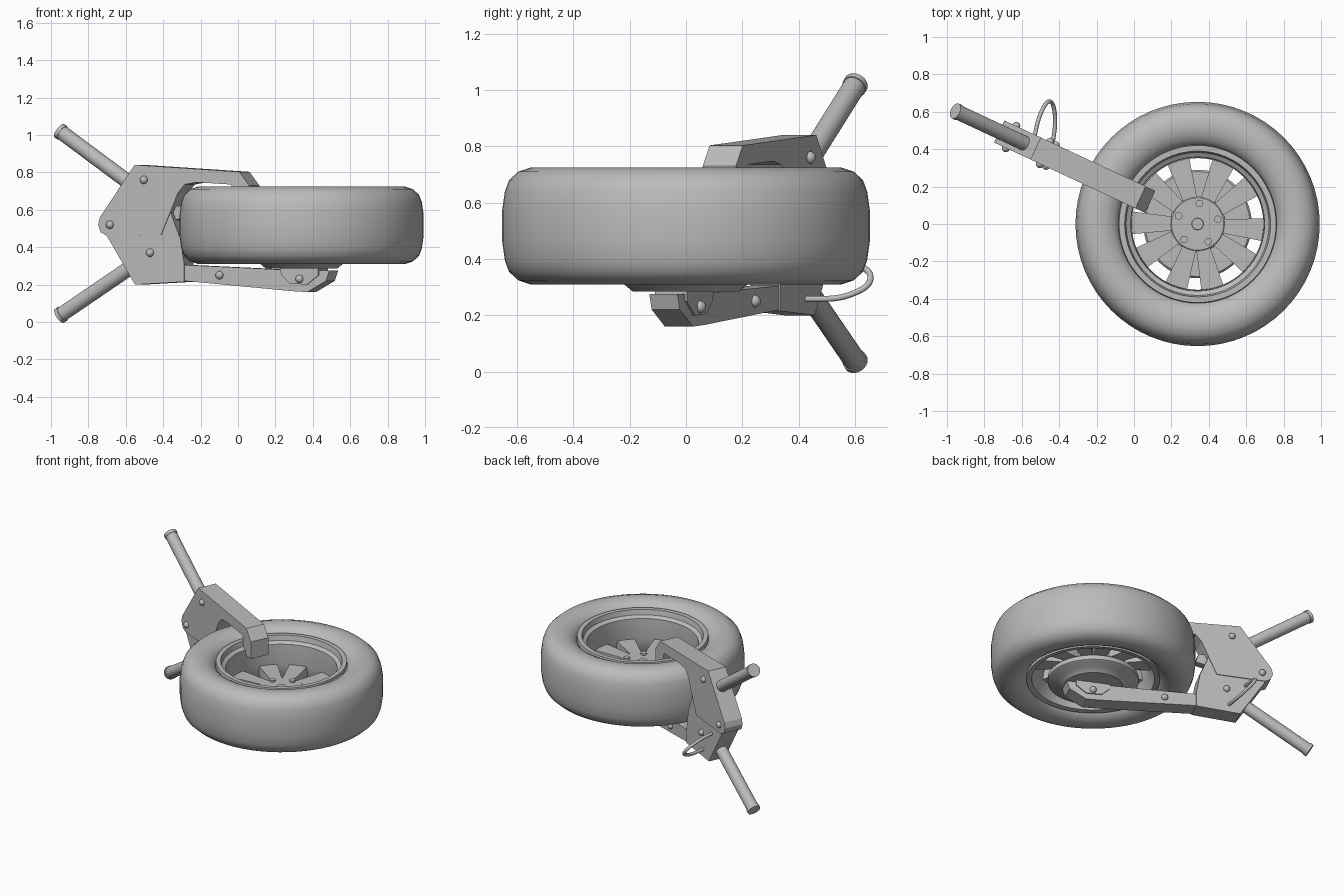
import bpy, bmesh, math
from mathutils import Matrix, Vector

cube = bpy.data.objects.get("Cube")
if cube:
    bpy.data.objects.remove(cube, do_unlink=True)

grey = bpy.data.materials.new("plain grey")
grey.use_nodes = True
GREY = (0.5, 0.5, 0.5, 1)
grey.diffuse_color = GREY
grey.node_tree.nodes["Principled BSDF"].inputs["Base Color"].default_value = GREY

WHEEL = Vector((0.34, 0, 0))
A = math.radians(25)
# Clamp frame: distance out from the axle, sideways, up
CLAMP = Matrix(((-math.cos(A), math.sin(A), 0, WHEEL.x),
                (math.sin(A), math.cos(A), 0, 0),
                (0, 0, 1, 0), (0, 0, 0, 1)))
AXLE = Matrix.Translation(WHEEL)


def finish(name, bm, matrix, smooth=None):
    bm.transform(matrix)
    bmesh.ops.recalc_face_normals(bm, faces=bm.faces)
    mesh = bpy.data.meshes.new(name)
    bm.to_mesh(mesh)
    bm.free()
    ob = bpy.data.objects.new(name, mesh)
    bpy.context.collection.objects.link(ob)
    mesh.materials.append(grey)
    if smooth:
        bpy.ops.object.select_all(action='DESELECT')
        ob.select_set(True)
        bpy.context.view_layer.objects.active = ob
        bpy.ops.object.shade_smooth_by_angle(angle=math.radians(smooth))
    return ob


def lathe(name, profile, closed=False, angle=35, steps=64):
    bm = bmesh.new()
    pts = [bm.verts.new((r, 0, z)) for r, z in profile]
    edges = [bm.edges.new(p) for p in zip(pts, pts[1:])]
    if closed:
        edges.append(bm.edges.new((pts[-1], pts[0])))
    bmesh.ops.spin(bm, geom=pts + edges, cent=(0, 0, 0), axis=(0, 0, 1),
                   angle=math.tau, steps=steps, use_duplicate=False)
    bmesh.ops.remove_doubles(bm, verts=bm.verts, dist=0.0005)
    return finish(name, bm, AXLE, angle)


def prism(bm, points, depth):
    face = bm.faces.new([bm.verts.new(p) for p in points])
    new = bmesh.ops.extrude_face_region(bm, geom=[face])["geom"]
    bmesh.ops.translate(bm, vec=depth, verts=[v for v in new if isinstance(v, bmesh.types.BMVert)])


def plate(name, outline, width):
    bm = bmesh.new()
    prism(bm, [(u, -width / 2, z) for u, z in outline], (0, width, 0))
    return finish(name, bm, CLAMP)


def rod(name, a, b, radius, matrix=CLAMP):
    a, b = Vector(a), Vector(b)
    bm = bmesh.new()
    turn = (b - a).to_track_quat('Z', 'Y').to_matrix().to_4x4()
    bmesh.ops.create_cone(bm, cap_ends=True, segments=24, radius1=radius, radius2=radius,
                          depth=(b - a).length, matrix=Matrix.Translation((a + b) / 2) @ turn)
    return finish(name, bm, matrix, 40)


# Tyre, symmetric about its middle height
MID = 0.517
half = [(0.415, 0.64), (0.425, 0.675), (0.45, 0.70), (0.49, 0.72), (0.55, 0.725),
        (0.595, 0.71), (0.628, 0.68), (0.643, 0.64), (0.653, 0.57)]
lathe("tyre", half + [(r, 2 * MID - z) for r, z in reversed(half)], True, 60)

# Rim barrel with stepped lips
lathe("rim", [(0.425, 0.66), (0.42, 0.695), (0.39, 0.695), (0.382, 0.66), (0.358, 0.645),
              (0.352, 0.50), (0.365, 0.42), (0.385, 0.39), (0.392, 0.345), (0.425, 0.34),
              (0.43, 0.38)], True)

# Hub and ten tapered spokes grouped in pairs
lathe("hub", [(0, 0.515), (0.03, 0.515), (0.032, 0.508), (0.14, 0.508), (0.15, 0.50),
              (0.15, 0.44), (0, 0.44)], steps=40)
bm = bmesh.new()
for i in range(10):
    angle = math.radians(-3 + 36 * i + (2 if i % 2 else -2))
    turn = Matrix.Rotation(angle, 3, 'Z')
    outline = [(0.11, -0.035), (0.365, -0.062), (0.365, 0.062), (0.11, 0.035)]
    prism(bm, [turn @ Vector((x, y, 0.44)) for x, y in outline], (0, 0, 0.065))
finish("spokes", bm, AXLE)

# Wheel nuts
for i in range(5):
    a = math.radians(13 + 72 * i)
    x, y = 0.11 * math.cos(a), 0.11 * math.sin(a)
    rod("wheel_nut", (x, y, 0.50), (x, y, 0.52), 0.02, AXLE)

# Brake disc and its cap
lathe("brake_disc", [(0, 0.44), (0.14, 0.44), (0.15, 0.365), (0.28, 0.365), (0.29, 0.355),
                     (0.29, 0.325), (0.28, 0.318), (0.22, 0.31), (0.19, 0.285), (0, 0.285)])

# Upper clamp jaw with hook reaching into the rim
plate("upper_jaw", [(0.955, 0.84), (0.337, 0.803), (0.28, 0.73), (0.28, 0.61), (0.37, 0.61),
                    (0.385, 0.735), (0.59, 0.747), (0.66, 0.735), (0.70, 0.69), (0.73, 0.62),
                    (0.80, 0.465), (1.12, 0.462), (1.155, 0.48), (1.17, 0.52), (1.16, 0.56)], 0.13)

# Lower clamp jaw and the arm under the wheel
plate("lower_jaw", [(1.14, 0.49), (0.955, 0.20), (0.665, 0.215), (0.665, 0.31),
                    (0.69, 0.45), (0.76, 0.62), (0.85, 0.62)], 0.12)
plate("lower_arm", [(0.67, 0.305), (0.09, 0.28), (-0.19, 0.275), (-0.17, 0.22),
                    (-0.06, 0.16), (0.03, 0.165), (0.67, 0.22)], 0.11)
plate("arm_end_plate", [(0.10, 0.29), (0.09, 0.25), (0.04, 0.205), (-0.06, 0.20),
                        (-0.127, 0.25), (-0.127, 0.29)], 0.125)
plate("tyre_stop", [(0.67, 0.56), (0.76, 0.54), (0.76, 0.62), (0.69, 0.62)], 0.05)

# Domed bolts on both faces of the clamp
for u, z, side in [(0.90, 0.76, 0.065), (1.10, 0.52, 0.065), (0.866, 0.37, 0.06),
                   (0.458, 0.25, 0.055), (-0.017, 0.23, 0.0625)]:
    bm = bmesh.new()
    for s in (-1, 1):
        bmesh.ops.create_uvsphere(bm, u_segments=16, v_segments=10, radius=0.022,
                                  matrix=Matrix.Translation((u, s * side, z)))
    finish("bolt_pair", bm, CLAMP, 60)

# Handle bars with end caps
for name, tip, base in [("upper", 1.02, 0.72), ("lower", 0.035, 0.31)]:
    a, b = Vector((0.98, 0, base)), Vector((1.425, 0, tip))
    rod(name + "_handle", a, b, 0.04)
    rod(name + "_handle_cap", b - (b - a) * 0.03, b + (b - a) * 0.01, 0.044)

# Cable loop at the back
curve = bpy.data.curves.new("cable_loop", 'CURVE')
curve.dimensions = '3D'
curve.bevel_depth = 0.011
curve.bevel_resolution = 3
path = [(-0.44, 0.38, 0.255), (-0.425, 0.60, 0.28), (-0.45, 0.655, 0.33),
        (-0.485, 0.62, 0.375), (-0.545, 0.42, 0.42)]
spline = curve.splines.new('BEZIER')
spline.bezier_points.add(len(path) - 1)
for point, co in zip(spline.bezier_points, path):
    point.co = co
    point.handle_left_type = point.handle_right_type = 'AUTO'
curve.materials.append(grey)
bpy.context.collection.objects.link(bpy.data.objects.new("cable_loop", curve))
